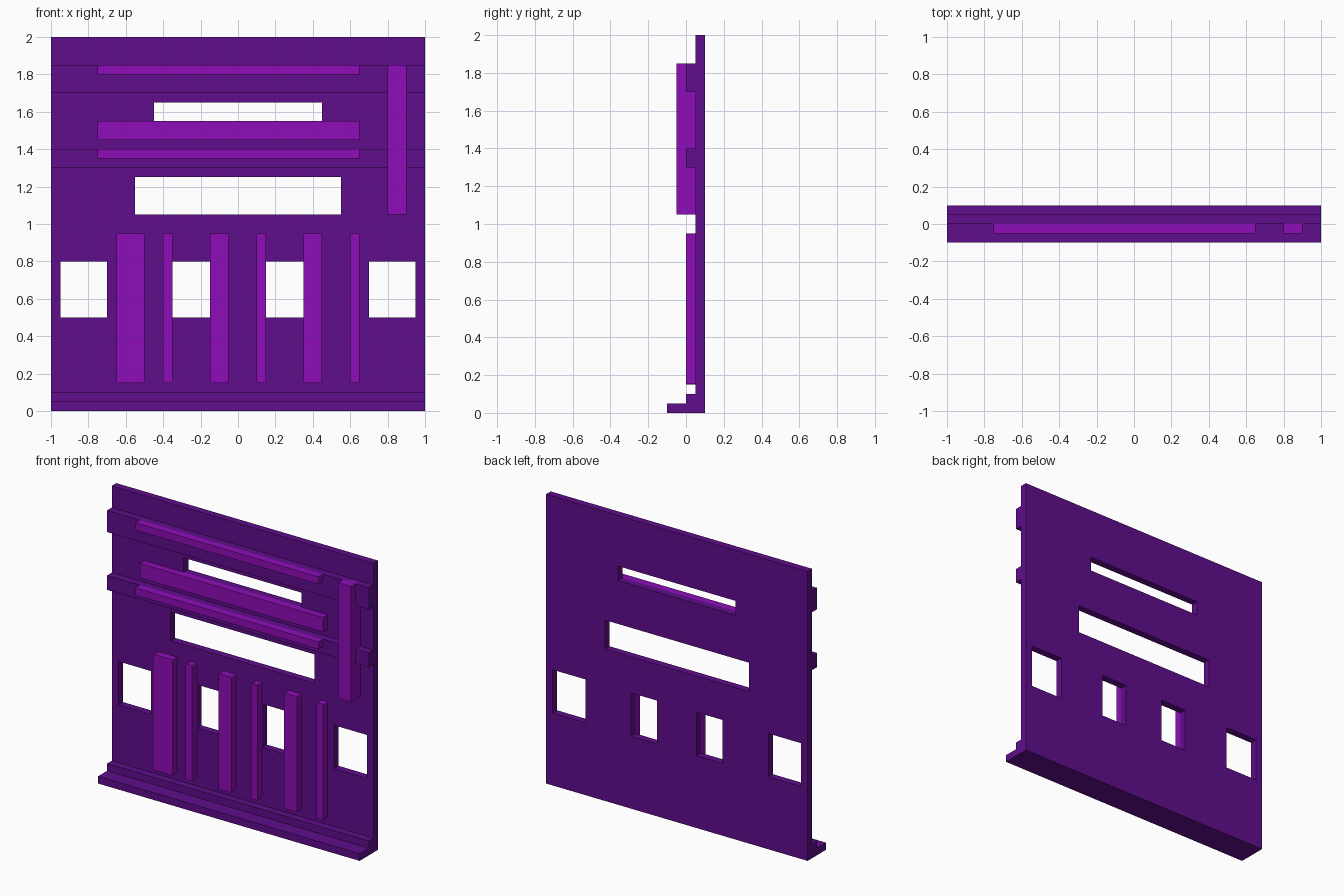
import bpy
import bmesh
from mathutils import Matrix, Vector

cube = bpy.data.objects.get("Cube")
if cube:
    bpy.data.objects.remove(cube, do_unlink=True)


def material(name, rgb):
    m = bpy.data.materials.new(name)
    m.use_nodes = True
    col = (*rgb, 1.0)
    m.diffuse_color = col
    m.node_tree.nodes["Principled BSDF"].inputs["Base Color"].default_value = col
    return m


dark = material("dark_purple", (0.115, 0.004, 0.265))
bright = material("bright_violet", (0.275, 0.004, 0.48))


def add_box(bm, x, y, z, corner=0.0):
    """Add a box from (min, max) ranges, optionally easing its front-view corners."""
    lo, hi = Vector((x[0], y[0], z[0])), Vector((x[1], y[1], z[1]))
    mat = Matrix.Translation((lo + hi) / 2) @ Matrix.Diagonal((*(hi - lo), 1))
    verts = bmesh.ops.create_cube(bm, size=1, matrix=mat)["verts"]
    if corner:
        edges = {e for v in verts for e in v.link_edges
                 if abs(e.verts[0].co.y - e.verts[1].co.y) > 1e-4}
        bmesh.ops.bevel(bm, geom=list(edges), offset=corner, segments=2,
                        profile=0.5, affect='EDGES')


def part(name, boxes, mat, corner=0.0):
    bm = bmesh.new()
    for b in boxes:
        add_box(bm, *b, corner)
    mesh = bpy.data.meshes.new(name)
    bm.to_mesh(mesh)
    bm.free()
    mesh.materials.append(mat)
    obj = bpy.data.objects.new(name, mesh)
    bpy.context.collection.objects.link(obj)
    return obj


# Wall panel with window openings cut through it
panel = part("wall_panel", [((-1, 1), (0.05, 0.1), (0, 2))], dark)
through = (0.0, 0.2)
openings = [((-0.45, 0.45), through, (1.55, 1.65)),
            ((-0.55, 0.55), through, (1.05, 1.25))]
for a, b in ((0.15, 0.35), (0.70, 0.95)):
    openings += [((a, b), through, (0.5, 0.8)), ((-b, -a), through, (0.5, 0.8))]
cutter = part("window_cutter", openings, dark)
cutter.hide_render = True
mod = panel.modifiers.new("windows", 'BOOLEAN')
mod.operation = 'DIFFERENCE'
mod.solver = 'EXACT'
mod.object = cutter
bpy.context.view_layer.objects.active = panel
bpy.ops.object.modifier_apply(modifier=mod.name)
bpy.data.objects.remove(cutter, do_unlink=True)

# Full-width ledges and stepped base
full = (-1, 1)
part("upper_band", [(full, (0, 0.05), (1.7, 1.85))], dark)
part("lower_band", [(full, (0, 0.05), (1.3, 1.4))], dark)
part("base_step", [(full, (0, 0.05), (0.05, 0.1))], dark)
part("base_foot", [(full, (-0.1, 0.05), (0, 0.05))], dark)

# Horizontal trim strips
strip = (-0.75, 0.65)
part("upper_strip", [(strip, (-0.05, 0), (1.8, 1.85))], bright)
part("middle_strip", [(strip, (0, 0.05), (1.45, 1.55))], bright)
part("lower_strip", [(strip, (-0.05, 0), (1.35, 1.4))], bright)

# Tall bar crossing both bands
part("vertical_bar", [((0.8, 0.9), (-0.05, 0.05), (1.05, 1.85))], bright)

# Row of alternating wide and narrow slats
slats = [(-0.65, -0.5), (-0.4, -0.35), (-0.15, -0.05),
         (0.1, 0.15), (0.35, 0.45), (0.6, 0.65)]
for i, x in enumerate(slats, 1):
    part(f"slat_{i}", [(x, (0, 0.05), (0.15, 0.95))], bright, corner=0.008)
